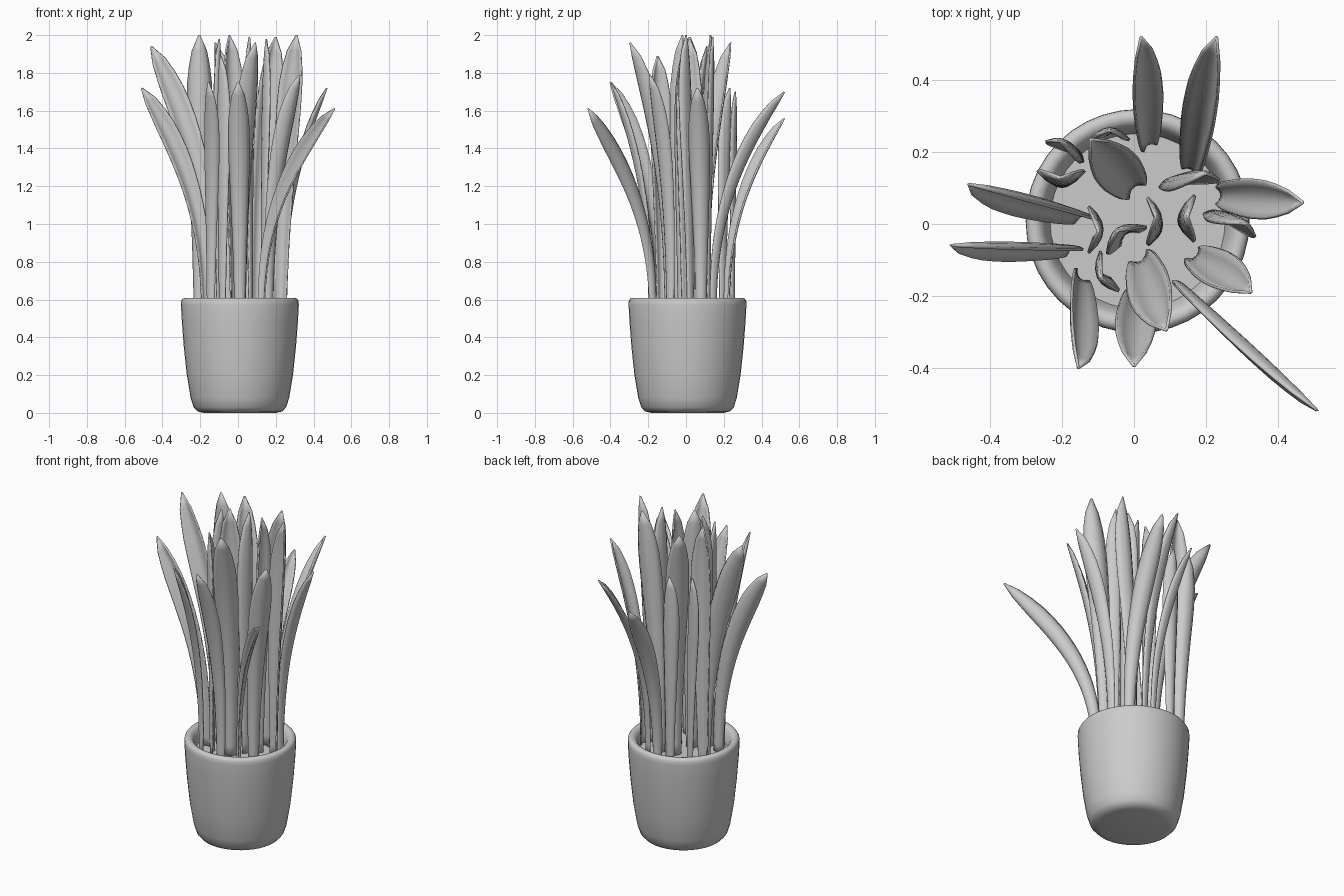
import bpy, bmesh, math
from mathutils import Vector

if "Cube" in bpy.data.objects:
    bpy.data.objects.remove(bpy.data.objects["Cube"])

CX, CY = 0.01, 0.008      # pot centre
SOIL = 0.53


def finish(name, bm, angle=40):
    bmesh.ops.recalc_face_normals(bm, faces=bm.faces)
    me = bpy.data.meshes.new(name)
    bm.to_mesh(me)
    bm.free()
    ob = bpy.data.objects.new(name, me)
    bpy.context.collection.objects.link(ob)
    bpy.ops.object.select_all(action='DESELECT')
    ob.select_set(True)
    bpy.context.view_layer.objects.active = ob
    bpy.ops.object.shade_smooth_by_angle(angle=math.radians(angle))
    return ob


def lathe(name, profile, n=40):
    bm = bmesh.new()
    vs = [bm.verts.new((CX + r, CY, z)) for r, z in profile]
    es = [bm.edges.new(p) for p in zip(vs, vs[1:])]
    bmesh.ops.spin(bm, geom=vs + es, cent=(CX, CY, 0), axis=(0, 0, 1),
                   angle=2 * math.pi, steps=n)
    bmesh.ops.remove_doubles(bm, verts=bm.verts, dist=1e-4)
    return finish(name, bm)


# half-width of a blade along its length
WIDTH = [(0, .5), (.25, .66), (.5, .9), (.7, 1.1), (.82, 1.08), (.92, .8), (.97, .45), (1, .04)]


def width(t):
    for (a, wa), (b, wb) in zip(WIDTH, WIDTH[1:]):
        if t <= b:
            return wa + (wb - wa) * (t - a) / (b - a)
    return WIDTH[-1][1]


def leaf(name, bx, by, tx, ty, tz, face, power, rows=18, cols=6):
    """Channelled blade; 'face' is the heading of its hollow side in degrees."""
    z0 = SOIL - 0.02
    half = 0.04 * (tz - 0.5)
    f = Vector((math.cos(math.radians(face)), math.sin(math.radians(face)), 0))

    def path(t):
        k = t ** power
        return Vector((bx + (tx - bx) * k, by + (ty - by) * k, z0 + (tz - z0) * t))

    bm = bmesh.new()
    grid = []
    for i in range(rows + 1):
        t = i / rows
        p = path(t)
        tan = (path(t + .01) - path(t - .01 if t > .01 else t)).normalized()
        side = tan.cross(f).normalized()
        nor = side.cross(tan).normalized()
        h = half * width(t)
        row = []
        for j in range(cols + 1):
            u = 2 * j / cols - 1
            row.append(bm.verts.new(p + side * h * u + nor * h * 0.6 * (u * u - 0.3)))
        grid.append(row)
    for a, b in zip(grid, grid[1:]):
        for j in range(cols):
            bm.faces.new((a[j], a[j + 1], b[j + 1], b[j]))
    ob = finish(name, bm, 60)
    sol = ob.modifiers.new("thickness", 'SOLIDIFY')
    sol.thickness = 0.008
    sol.offset = 0


# pot with rounded foot and rim, open inside down to the soil
lathe("pot", [(0, 0), (.19, 0), (.225, .008), (.245, .03), (.261, .08), (.281, .2),
              (.297, .35), (.307, .48), (.312, .57), (.311, .592), (.304, .604),
              (.292, .609), (.278, .606), (.267, .597), (.258, .58), (.248, .55),
              (.238, .5)])
lathe("soil", [(0, SOIL), (.246, SOIL)])

# arching leaves: base x, y, tip x, y, z, facing
arching = [
    (-.14, .02, -.46, .11, 1.94, -80),
    (-.17, -.07, -.51, -.06, 1.72, -70),
    (.13, -.17, .51, -.52, 1.61, 225),
    (.24, .08, .47, .06, 1.72, 180),
    (.16, .15, .23, .52, 1.70, -125),
    (.04, .22, .02, .52, 1.56, -60),
    (-.15, -.15, -.155, -.40, 1.75, 45),
    (.01, -.19, 0, -.395, 1.75, 90),
    (.02, -.10, .09, -.295, 1.96, 125),
    (.17, -.09, .325, -.19, 1.79, 130),
    (0, .10, -.12, .235, 1.96, -50),
]
for i, a in enumerate(arching):
    leaf(f"arching_leaf_{i + 1}", *a, 2.4)

# upright leaves in the middle and at the back
upright = [
    (-.20, .11, -.205, .13, 2.0, 90),
    (-.10, -.01, -.10, -.02, 1.98, 180),
    (-.02, -.03, -.045, -.02, 2.0, -55),
    (.07, -.01, .06, .02, 1.99, 180),
    (.13, .01, .15, .02, 1.98, 0),
    (.23, .03, .31, 0, 2.0, -110),
    (.10, .12, .20, .14, 1.99, -80),
    (-.09, -.13, -.09, -.15, 1.89, 25),
    (-.16, .20, -.205, .23, 1.72, -120),
    (-.06, .25, -.07, .26, 1.70, -90),
]
for i, a in enumerate(upright):
    leaf(f"upright_leaf_{i + 1}", *a, 1.8)
